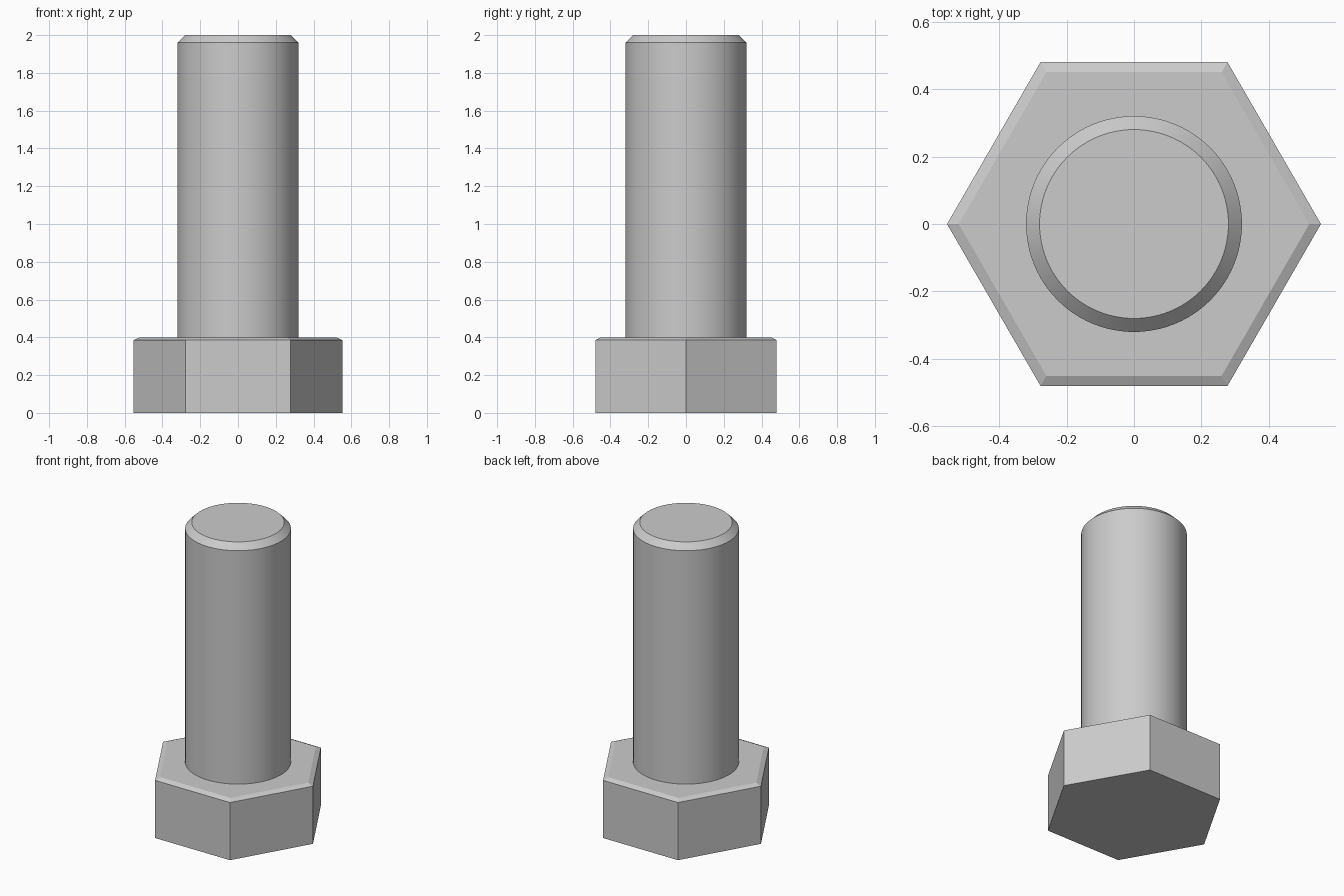
import bpy
import bmesh
import math

cube = bpy.data.objects.get("Cube")
if cube:
    bpy.data.objects.remove(cube, do_unlink=True)

# Plain grey metal
steel = bpy.data.materials.new("grey_steel")
steel.use_nodes = True
grey = (0.6, 0.6, 0.6, 1.0)
steel.diffuse_color = grey
steel.node_tree.nodes["Principled BSDF"].inputs["Base Color"].default_value = grey


def turned_part(name, sides, profile):
    """Stack rings of (radius, height), join them with walls and cap both ends."""
    bm = bmesh.new()
    rings = []
    for radius, height in profile:
        ring = []
        for i in range(sides):
            a = math.tau * i / sides
            ring.append(bm.verts.new((radius * math.cos(a), radius * math.sin(a), height)))
        rings.append(ring)
    for low, high in zip(rings, rings[1:]):
        for i in range(sides):
            j = (i + 1) % sides
            bm.faces.new((low[i], low[j], high[j], high[i]))
    bm.faces.new(rings[0][::-1])
    bm.faces.new(rings[-1])
    mesh = bpy.data.meshes.new(name)
    bm.to_mesh(mesh)
    bm.free()
    mesh.materials.append(steel)
    obj = bpy.data.objects.new(name, mesh)
    bpy.context.collection.objects.link(obj)
    bpy.ops.object.select_all(action="DESELECT")
    obj.select_set(True)
    bpy.context.view_layer.objects.active = obj
    bpy.ops.object.shade_smooth_by_angle(angle=math.radians(20))
    return obj


# Six-sided head with a shallow chamfer on its upper rim
corner = 0.48 / math.cos(math.pi / 6)
inner_corner = 0.45 / math.cos(math.pi / 6)
turned_part("hex_head", 6, [(corner, 0), (corner, 0.385), (inner_corner, 0.4)])

# Round shank with a chamfered tip, seated slightly into the head
turned_part("shank", 96, [(0.32, 0.39), (0.32, 1.96), (0.28, 2.0)])
